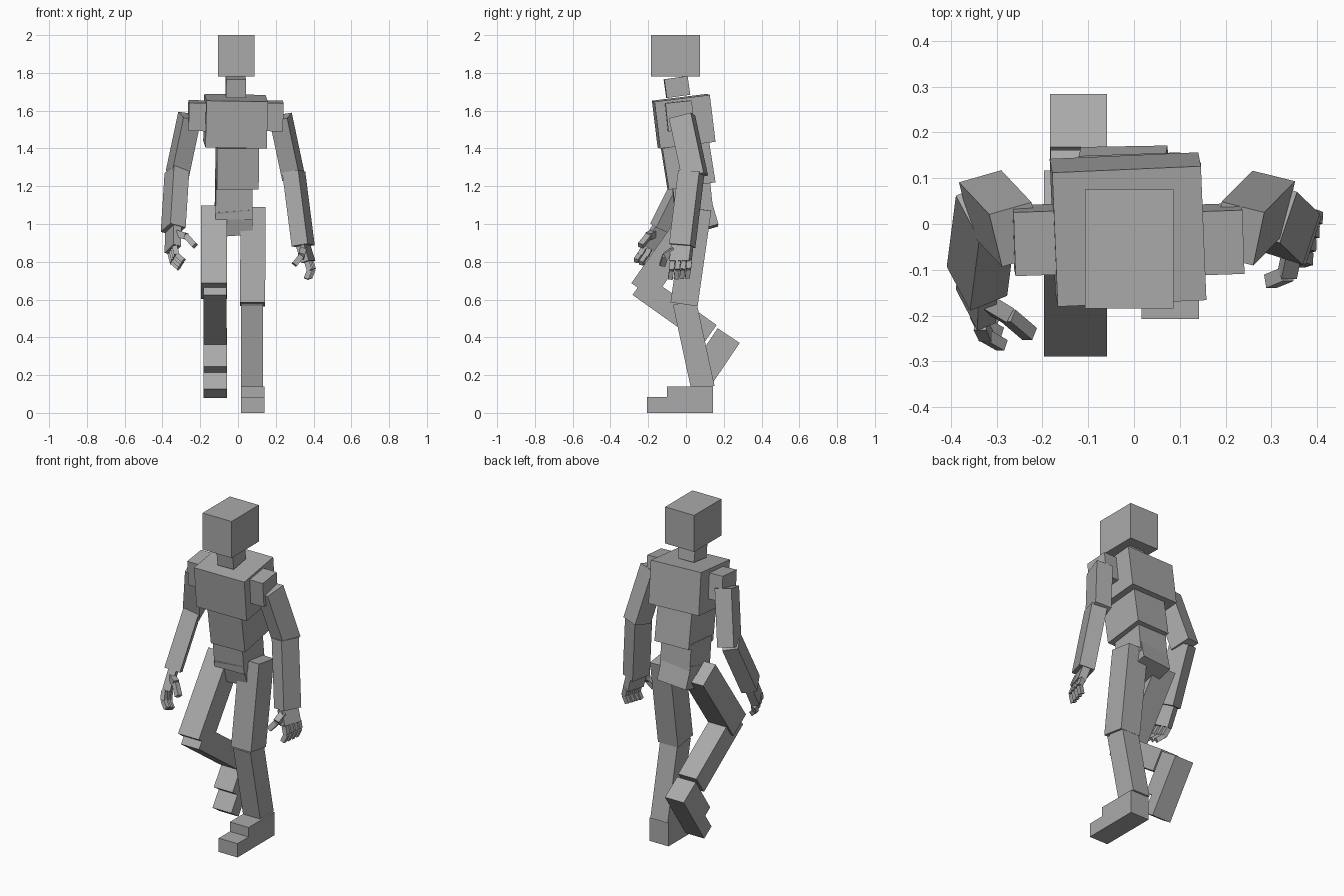
import bpy, math
from mathutils import Matrix, Vector, Euler

if "Cube" in bpy.data.objects:
    bpy.data.objects.remove(bpy.data.objects["Cube"])

grey = bpy.data.materials.new("mannequin grey")
grey.diffuse_color = (0.4, 0.4, 0.4, 1)
grey.use_nodes = True
grey.node_tree.nodes["Principled BSDF"].inputs["Base Color"].default_value = grey.diffuse_color


def cube(name, matrix, size):
    s = [v / 2 for v in size]
    pts = [matrix @ Vector((x * s[0], y * s[1], z * s[2]))
           for x in (-1, 1) for y in (-1, 1) for z in (-1, 1)]
    faces = [(0, 1, 3, 2), (4, 6, 7, 5), (0, 4, 5, 1), (2, 3, 7, 6), (0, 2, 6, 4), (1, 5, 7, 3)]
    me = bpy.data.meshes.new(name)
    me.from_pydata(pts, [], faces)
    me.materials.append(grey)
    ob = bpy.data.objects.new(name, me)
    bpy.context.collection.objects.link(ob)
    return ob


def box(name, center, size, rot=(0, 0, 0)):
    e = Euler([math.radians(a) for a in rot])
    return cube(name, Matrix.Translation(center) @ e.to_matrix().to_4x4(), size)


def limb(name, p0, p1, w, d, twist=0):
    """Box running from p0 to p1; twist turns its cross-section about z."""
    p0, p1 = Vector(p0), Vector(p1)
    z = (p0 - p1).normalized()
    t = math.radians(twist)
    y = Vector((-math.sin(t), math.cos(t), 0))
    y = (y - z * y.dot(z)).normalized()
    x = y.cross(z)
    m = Matrix((x, y, z)).transposed().to_4x4()
    return cube(name, Matrix.Translation((p0 + p1) / 2) @ m, (w, d, (p0 - p1).length))


# Head and torso
box("head", (-0.01, -0.055, 1.89), (0.193, 0.26, 0.22))
box("neck", (-0.012, -0.048, 1.725), (0.105, 0.125, 0.10), (8, 0, 2))
box("chest", (-0.013, -0.012, 1.544), (0.325, 0.295, 0.25), (7, 1, 2.5))
box("ribs", (-0.005, 0.012, 1.31), (0.222, 0.25, 0.22), (9, 0, 2))
box("waist", (-0.022, 0.035, 1.135), (0.195, 0.20, 0.20), (6, 0, 1))
box("pelvis", (-0.022, 0.055, 1.03), (0.19, 0.20, 0.135), (16, -4, 1))
for side, x in (("right", -0.19), ("left", 0.165)):
    box(side + "_shoulder", (x, -0.034, 1.573), (0.145, 0.14, 0.15), (6, 1, 2))

# Standing leg
limb("left_thigh", (0.08, 0.062, 1.08), (0.077, -0.01, 0.575), 0.133, 0.145)
limb("left_shin", (0.074, -0.008, 0.585), (0.074, 0.09, 0.13), 0.115, 0.125)

# Raised leg
limb("right_thigh", (-0.128, 0.058, 1.055), (-0.128, -0.23, 0.645), 0.138, 0.145)
limb("right_shin", (-0.122, -0.246, 0.677), (-0.122, 0.125, 0.413), 0.12, 0.128)


# Feet: heel block and lower toe block, both tilted about the back sole edge
def foot(side, x, heel_y, heel_z, tilt):
    m = Matrix.Translation((x, heel_y, heel_z)) @ Matrix.Rotation(math.radians(tilt), 4, 'X')
    cube(side + "_heel", m @ Matrix.Translation((0, -0.122, 0.07)), (0.125, 0.244, 0.14))
    cube(side + "_toe", m @ Matrix.Translation((0, -0.297, 0.0415)), (0.125, 0.106, 0.083))


foot("left", 0.079, 0.143, 0, 0)
foot("right", -0.121, 0.284, 0.37, 56)


# Arms
def arm(side, shoulder, elbow, fore, wrist, knuckle, twist, fore_twist):
    limb(side + "_upper_arm", shoulder, elbow, 0.097, 0.122, twist)
    limb(side + "_forearm", fore, wrist, 0.09, 0.118, fore_twist)
    limb(side + "_palm", wrist, knuckle, 0.045, 0.11, fore_twist)


arm("left", (0.226, -0.021, 1.567), (0.293, 0.047, 1.25), (0.295, 0.028, 1.275),
    (0.345, -0.02, 0.885), (0.372, -0.03, 0.80), -14, -18)
arm("right", (-0.256, -0.023, 1.572), (-0.322, 0.047, 1.26), (-0.323, 0.03, 1.28),
    (-0.343, -0.125, 0.97), (-0.345, -0.18, 0.865), 16, 22)


# Fingers curl in two joints from a row of knuckles
def hand(side, first, step, j1, j2, thumb):
    for i in range(4):
        a = Vector(first) + Vector(step) * i
        b = a + Vector(j1)
        limb(f"{side}_finger_base_{i}", a, b, 0.028, 0.027)
        limb(f"{side}_finger_tip_{i}", b, b + Vector(j2), 0.026, 0.025)
    limb(side + "_thumb_base", thumb[0], thumb[1], 0.035, 0.035)
    limb(side + "_thumb_tip", thumb[1], thumb[2], 0.03, 0.03)


hand("left", (0.364, -0.072, 0.80), (0.007, 0.03, 0.002), (0.014, -0.005, -0.045), (-0.018, -0.006, -0.045),
     ((0.345, -0.06, 0.865), (0.335, -0.11, 0.83), (0.298, -0.125, 0.785)))
hand("right", (-0.335, -0.22, 0.88), (-0.008, 0.027, -0.013), (0.012, -0.025, -0.045), (0.035, -0.02, -0.03),
     ((-0.325, -0.17, 0.95), (-0.275, -0.20, 0.935), (-0.228, -0.24, 0.885)))
